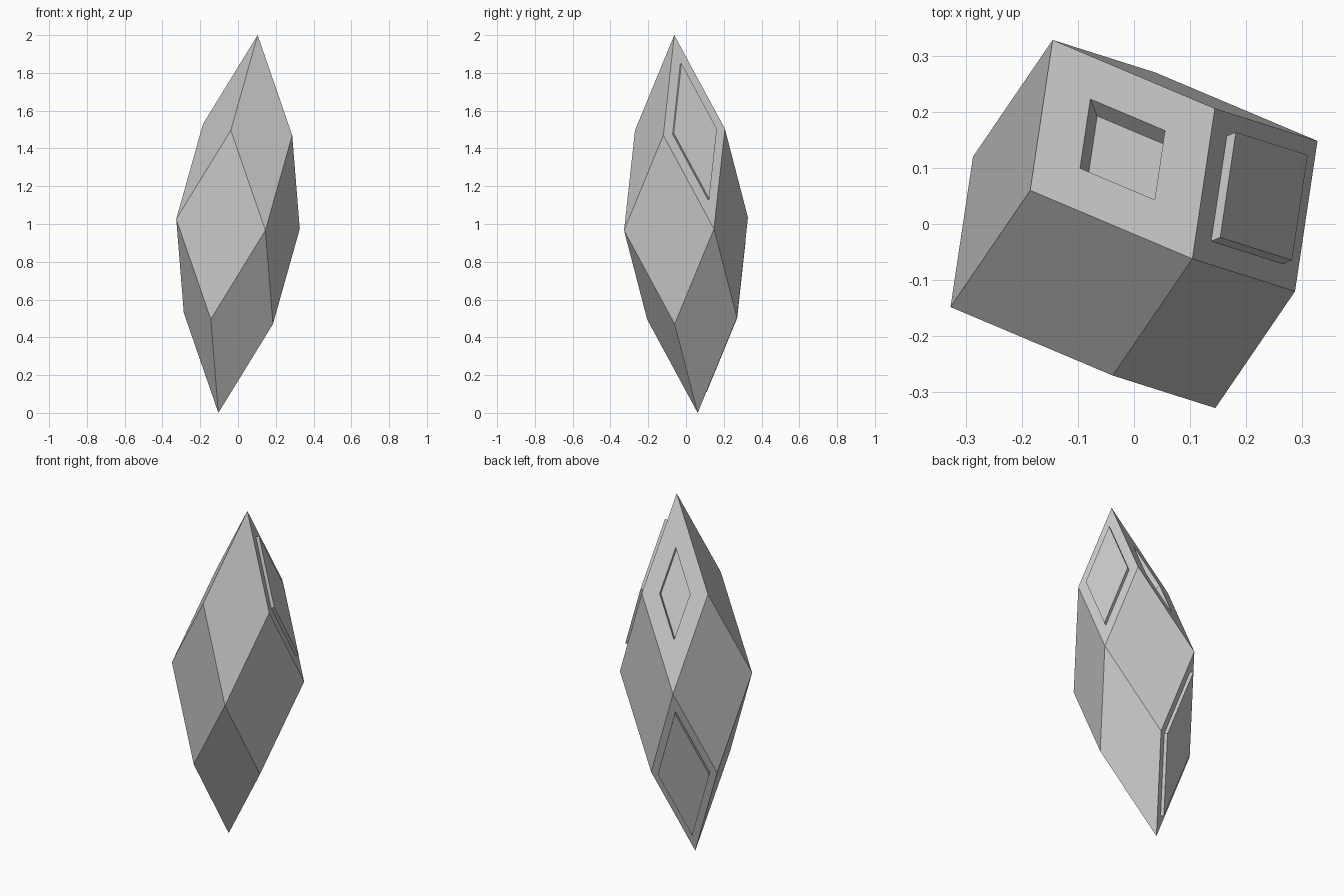
import bpy, bmesh
from itertools import combinations
from mathutils import Vector

if "Cube" in bpy.data.objects:
    bpy.data.objects.remove(bpy.data.objects["Cube"])

# Four equal-length edge directions running down from the tip
APEX = Vector((0.104, -0.062, 2.0))
A = Vector((0.183, -0.058, -0.53))
B = Vector((0.040, 0.268, -0.496))
C = Vector((-0.289, 0.122, -0.47))
D = Vector((-0.142, -0.208, -0.504))
EDGES = (A, B, C, D)

# Crystal: one pair of opposite rhombic faces per pair of edge directions
bm = bmesh.new()
for p, q in combinations(EDGES, 2):
    for n in (p.cross(q), q.cross(p)):
        o = APEX.copy()
        for e in EDGES:
            if e is not p and e is not q and e.dot(n) > 0:
                o += e
        bm.faces.new([bm.verts.new(v) for v in (o, o + p, o + p + q, o + q)])
bmesh.ops.remove_doubles(bm, verts=bm.verts, dist=0.005)
bmesh.ops.recalc_face_normals(bm, faces=bm.faces)
bm.normal_update()


def panel(normal, border, height):
    """Inset the face looking along normal, then raise or sink its middle."""
    face = max(bm.faces, key=lambda f: f.normal.dot(normal.normalized()))
    width = face.calc_area() / face.edges[0].calc_length()
    bmesh.ops.inset_individual(bm, faces=[face], thickness=border * width,
                               use_even_offset=True)
    n = face.normal.copy()
    top = bmesh.ops.extrude_discrete_faces(bm, faces=[face])["faces"][0]
    bmesh.ops.translate(bm, verts=top.verts, vec=n * height)
    bm.normal_update()


panel(A.cross(B), 0.15, 0.018)    # raised panel, upper right
panel(B.cross(C), 0.27, -0.036)   # sunken panel, upper back
panel(A.cross(D), 0.11, 0.020)    # raised panel, lower back

mesh = bpy.data.meshes.new("crystal")
bm.to_mesh(mesh)
bm.free()
bpy.context.collection.objects.link(bpy.data.objects.new("crystal", mesh))
